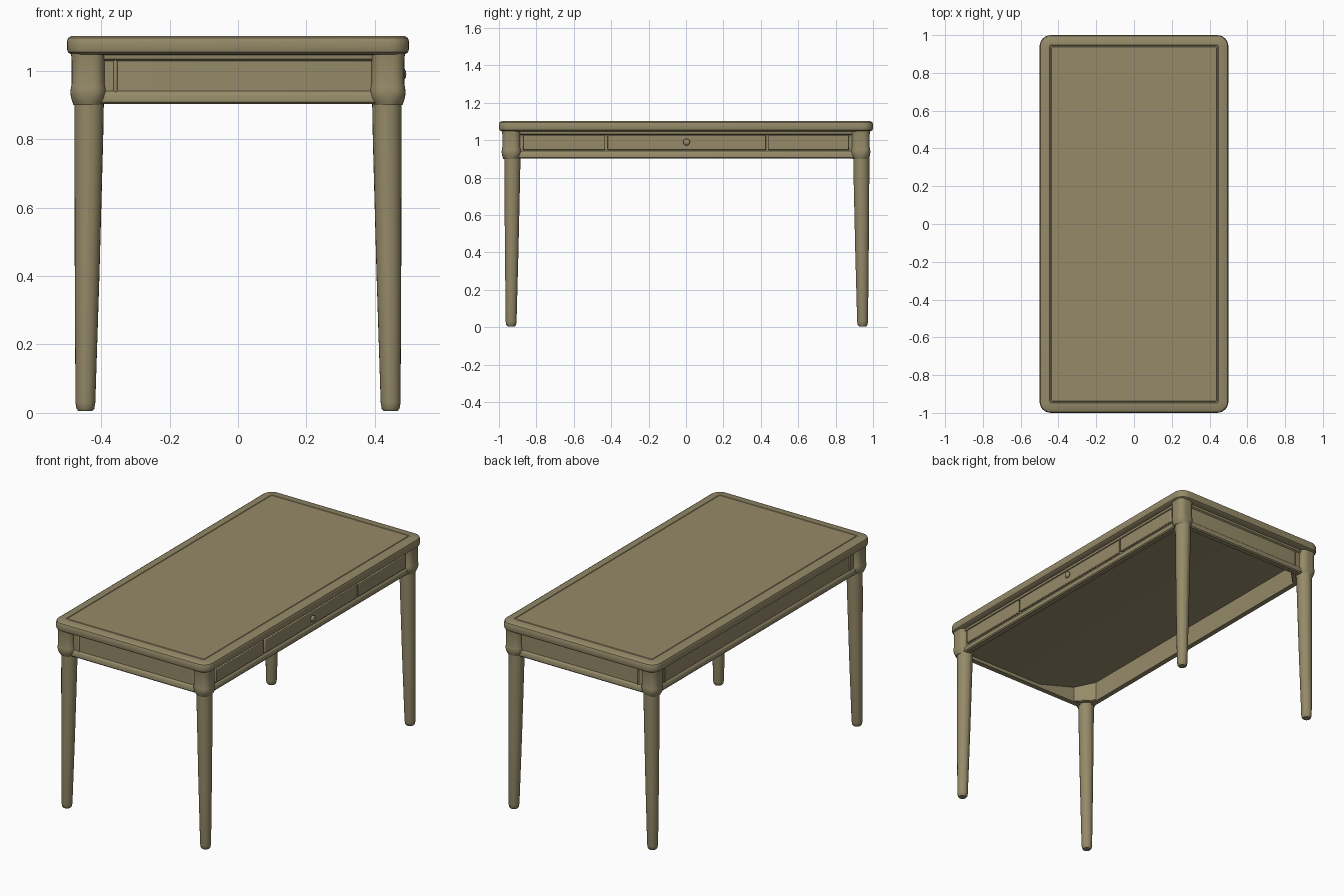
import bpy, bmesh, math
from mathutils import Vector

cube = bpy.data.objects.get("Cube")
if cube:
    bpy.data.objects.remove(cube, do_unlink=True)

# Single painted wood colour
wood = bpy.data.materials.new("olive_tan_wood")
wood.use_nodes = True
colour = (0.30, 0.255, 0.14, 1)
wood.diffuse_color = colour
wood.node_tree.nodes["Principled BSDF"].inputs["Base Color"].default_value = colour


def rounded_rect(cx, cy, z, hx, hy, radius, steps=6):
    """Counter-clockwise ring of a rectangle with rounded corners."""
    ring = []
    for q, (sx, sy) in enumerate([(1, 1), (-1, 1), (-1, -1), (1, -1)]):
        for i in range(steps + 1):
            a = (q + i / steps) * math.pi / 2
            ring.append(Vector((cx + sx * (hx - radius) + radius * math.cos(a),
                                cy + sy * (hy - radius) + radius * math.sin(a), z)))
    return ring


def loft(name, rings, closed=False):
    """Skin a stack of rings; cap the ends, or join last to first."""
    bm = bmesh.new()
    rows = [[bm.verts.new(p) for p in ring] for ring in rings]
    pairs = list(zip(rows, rows[1:])) + ([(rows[-1], rows[0])] if closed else [])
    for low, high in pairs:
        for i in range(len(low)):
            j = (i + 1) % len(low)
            bm.faces.new((low[i], low[j], high[j], high[i]))
    if not closed:
        bm.faces.new(rows[0][::-1])
        bm.faces.new(rows[-1])
    bmesh.ops.recalc_face_normals(bm, faces=bm.faces)
    mesh = bpy.data.meshes.new(name)
    bm.to_mesh(mesh)
    bm.free()
    obj = bpy.data.objects.new(name, mesh)
    bpy.context.collection.objects.link(obj)
    finish(obj)


def finish(obj):
    obj.data.materials.append(wood)
    bpy.ops.object.select_all(action='DESELECT')
    obj.select_set(True)
    bpy.context.view_layer.objects.active = obj
    bpy.ops.object.shade_smooth_by_angle(angle=math.radians(35))


def box(name, location, size, turn=0):
    """Softly bevelled box, turned about the vertical."""
    bpy.ops.mesh.primitive_cube_add(size=1, location=location, rotation=(0, 0, turn))
    obj = bpy.context.object
    obj.name = name
    obj.scale = size
    bpy.ops.object.transform_apply(location=False, rotation=False, scale=True)
    bevel = obj.modifiers.new("soft_edge", 'BEVEL')
    bevel.width = 0.004
    bevel.segments = 2
    finish(obj)


# Table top: rounded rim with a shallow groove around the writing surface
top_profile = [(0.045, 1.045), (0.012, 1.048), (0.003, 1.054), (0, 1.064), (0, 1.086),
               (0.004, 1.096), (0.014, 1.102), (0.052, 1.102), (0.054, 1.099),
               (0.06, 1.099), (0.062, 1.102)]
loft("table_top", [rounded_rect(0, 0, z, 0.5 - d, 1 - d, max(0.06 - d, 0.012))
                   for d, z in top_profile])

# Hollow apron with a bead along the lower rail
apron_profile = [(0.035, 0.902), (0.006, 0.902), (0, 0.908), (0, 0.928), (0.004, 0.936),
                 (0.01, 0.941), (0.01, 1.028), (0.002, 1.034), (0, 1.05), (0.035, 1.05)]
loft("apron", [rounded_rect(0, 0, z, 0.468 - d, 0.962 - d, 0.01)
               for d, z in apron_profile], closed=True)

# Underside: low beneath the drawers, rising toward the plain long side
section = [(0.45, 0.922), (-0.1, 0.922), (-0.44, 1.02), (-0.44, 1.045), (0.45, 1.045)]
loft("underside_panel", [[Vector((x, y, z)) for x, z in section] for y in (-0.94, 0.94)])

# Tapered round legs under rounded corner posts with a collar
leg_profile = [(0.005, 0.446, 0.938, 0.02), (0.012, 0.446, 0.938, 0.026),
               (0.03, 0.446, 0.938, 0.029), (0.4, 0.441, 0.935, 0.036),
               (0.8, 0.436, 0.932, 0.042), (0.91, 0.435, 0.931, 0.043)]
post_profile = [(0.9, 0.043, 0.043), (0.908, 0.046, 0.042), (0.922, 0.05, 0.04),
                (0.938, 0.052, 0.039), (0.952, 0.05, 0.036), (0.962, 0.048, 0.034),
                (1.03, 0.048, 0.034), (1.05, 0.05, 0.034)]
for end, sy, shift in (("front", -1, 0.003), ("back", 1, 0.006)):
    for side, sx in (("right", -1), ("left", 1)):
        loft(f"{end}_{side}_leg", [rounded_rect(sx * x, sy * y + shift, z, r, r, r)
                                   for z, x, y, r in leg_profile])
        loft(f"{end}_{side}_post", [rounded_rect(sx * 0.438, sy * 0.934, z, h, h, r)
                                    for z, h, r in post_profile])
    # Diagonal brace closing the open corner behind the post
    box(f"{end}_right_brace", (-0.4, sy * 0.894, 0.972), (0.15, 0.03, 0.13),
        -sy * -math.pi / 4)

# Three raised drawer fronts on the long left side
drawers = {"front_drawer": (-0.872, -0.432), "middle_drawer": (-0.42, 0.428),
           "back_drawer": (0.44, 0.872)}
for name, (y0, y1) in drawers.items():
    box(name, (0.459, (y0 + y1) / 2, 0.987), (0.022, y1 - y0, 0.08))

# Drawer knob on a short stem
bpy.ops.mesh.primitive_cylinder_add(vertices=20, radius=0.009, depth=0.02,
                                    location=(0.473, 0.003, 0.99),
                                    rotation=(0, math.pi / 2, 0))
bpy.context.object.name = "knob_stem"
finish(bpy.context.object)
bpy.ops.mesh.primitive_uv_sphere_add(segments=20, ring_count=12, radius=0.018,
                                     location=(0.481, 0.003, 0.99))
knob = bpy.context.object
knob.name = "drawer_knob"
knob.scale.x = 0.6
finish(knob)
